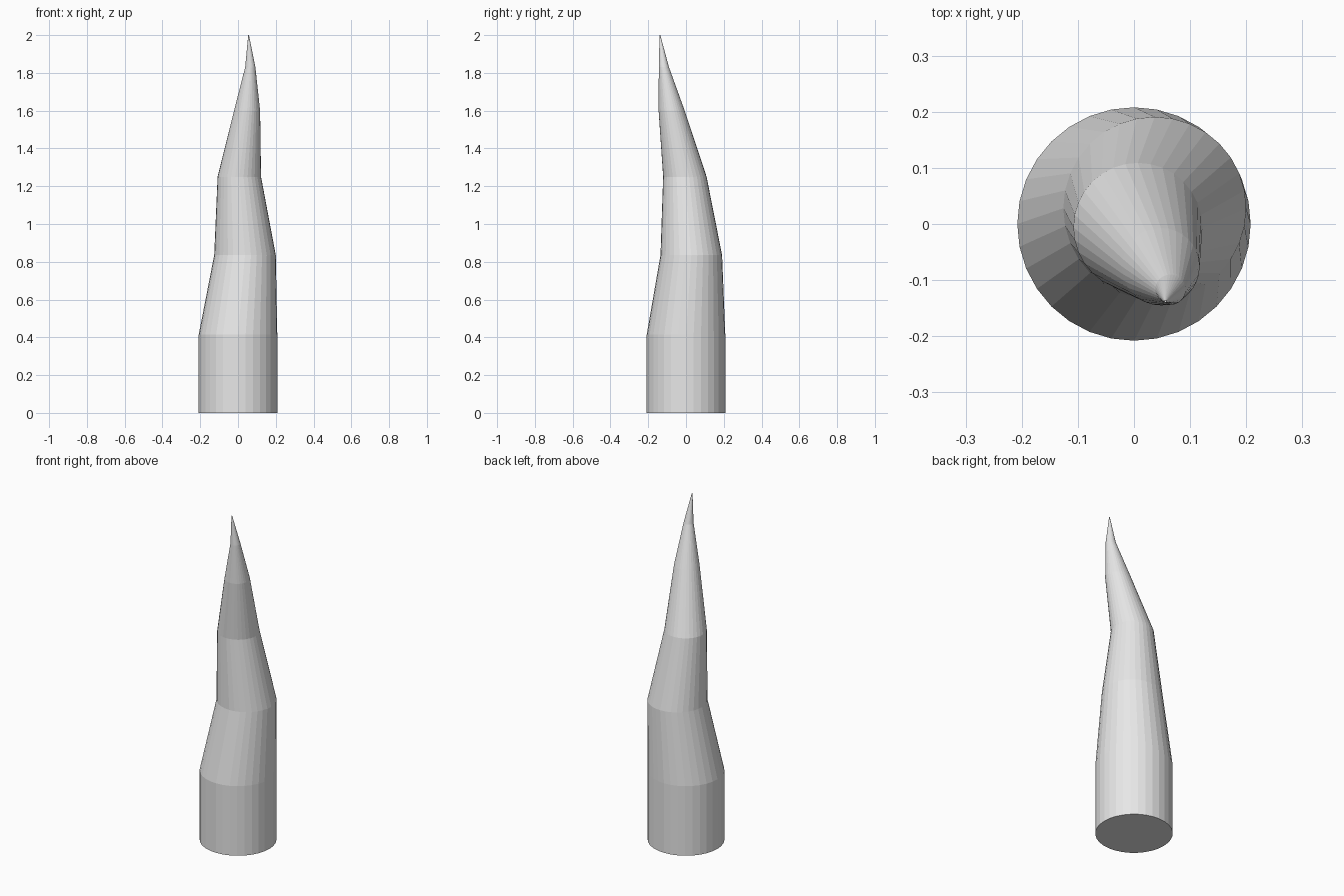
import bpy, bmesh, math

if "Cube" in bpy.data.objects:
    bpy.data.objects.remove(bpy.data.objects["Cube"])

SIDES = 32
# Rings of the bent spike: centre x, centre y, height, radius
RINGS = [
    (0.0, 0.0, 0.0, 0.208),
    (0.0, 0.0, 0.415, 0.208),
    (0.037, 0.028, 0.835, 0.163),
    (0.007, -0.006, 1.25, 0.115),
    (0.048, -0.076, 1.6, 0.069),
    (0.065, -0.117, 1.83, 0.027),
    (0.056, -0.138, 2.0, 0.002),
]

grey = bpy.data.materials.new("light_grey")
grey.diffuse_color = (0.8, 0.8, 0.8, 1)
grey.use_nodes = True
grey.node_tree.nodes["Principled BSDF"].inputs["Base Color"].default_value = grey.diffuse_color

# Loft the rings into one closed, flat-shaded spike
bm = bmesh.new()
loops = []
for cx, cy, z, r in RINGS:
    angles = [2 * math.pi * i / SIDES for i in range(SIDES)]
    loops.append([bm.verts.new((cx + r * math.cos(a), cy + r * math.sin(a), z))
                  for a in angles])
for low, high in zip(loops, loops[1:]):
    for i in range(SIDES):
        j = (i + 1) % SIDES
        bm.faces.new((low[i], low[j], high[j], high[i]))

# Base and tip caps
bm.faces.new(loops[0][::-1])
bm.faces.new(loops[-1])

mesh = bpy.data.meshes.new("bent_spike")
bm.to_mesh(mesh)
bm.free()
mesh.materials.append(grey)
spike = bpy.data.objects.new("bent_spike", mesh)
bpy.context.collection.objects.link(spike)
